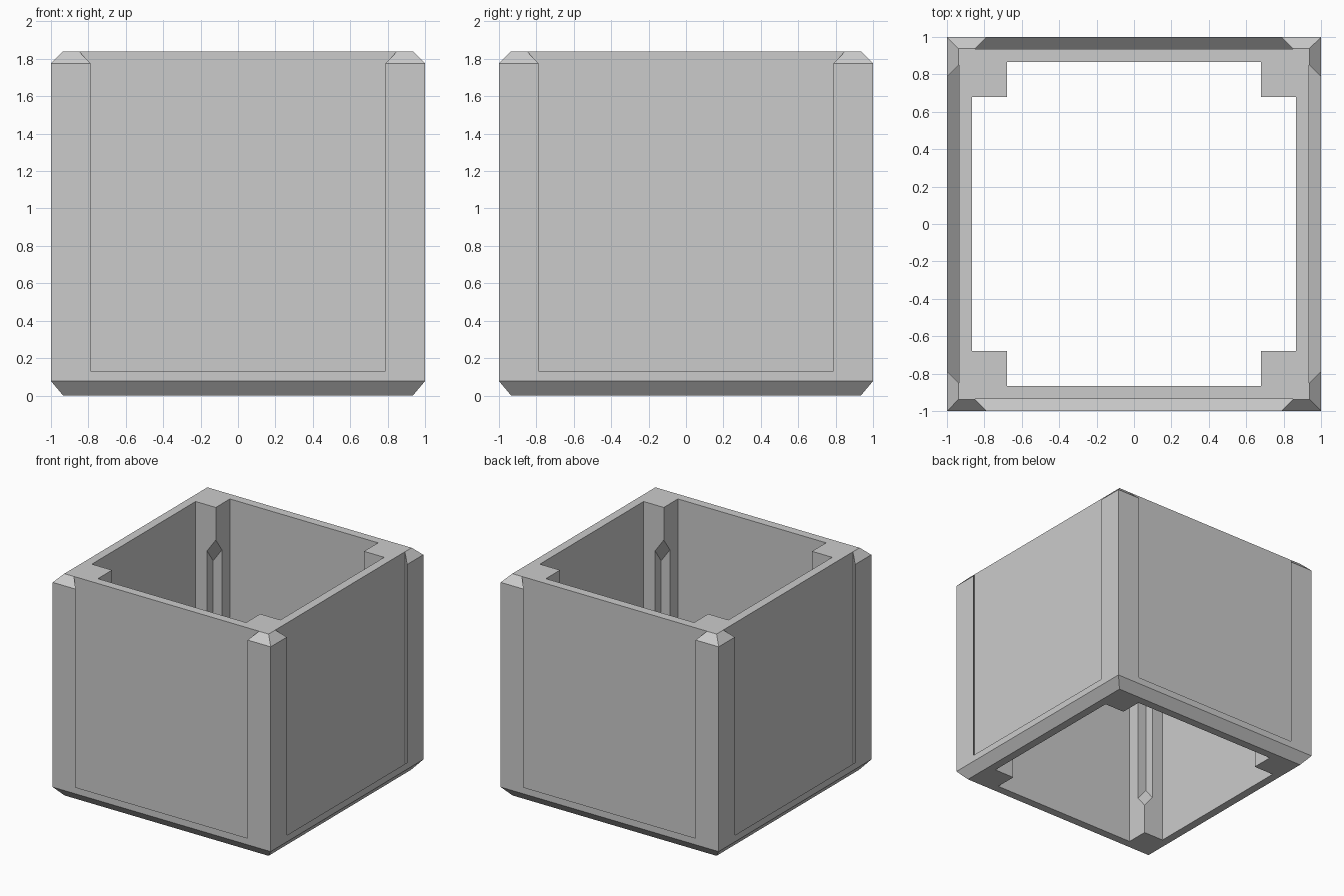
import bpy, bmesh
from mathutils import Matrix
from math import pi

if "Cube" in bpy.data.objects:
    bpy.data.objects.remove(bpy.data.objects["Cube"])

H = 1.84          # overall height
INSET = 0.937     # half width of recessed panels and of the chamfered ends
CAVITY, POST = 0.865, 0.68   # inner wall and inner post half widths


def loft(bm, rings):
    """Closed solid through a list of matching rings; returns its vertices."""
    loops = [[bm.verts.new(p) for p in r] for r in rings]
    n = len(loops[0])
    for a, b in zip(loops, loops[1:]):
        for i in range(n):
            j = (i + 1) % n
            bm.faces.new((a[i], a[j], b[j], b[i]))
    bm.faces.new(loops[0][::-1])
    bm.faces.new(loops[-1])
    return [v for l in loops for v in l]


def make_object(name, bm):
    bmesh.ops.recalc_face_normals(bm, faces=bm.faces)
    mesh = bpy.data.meshes.new(name)
    bm.to_mesh(mesh)
    bm.free()
    ob = bpy.data.objects.new(name, mesh)
    bpy.context.collection.objects.link(ob)
    return ob


def square(r, z):
    return [(-r, -r, z), (r, -r, z), (r, r, z), (-r, r, z)]


# Outer block with chamfered bottom and top
bm = bmesh.new()
loft(bm, [square(INSET - 0.002, 0), square(1, 0.077), square(1, 1.775), square(INSET, H)])
body = make_object("crate_body", bm)

# Dovetail slots: wider at the panel than at the outer face, open at the top
bm = bmesh.new()
for k in range(4):
    rings = []
    for y, hw, z in ((-1.063, 0.727, 0.195), (-INSET + 0.0005, 0.8505, 0.0685)):
        rings.append([(-hw, y, z), (hw, y, z), (hw, y, 2.1), (-hw, y, 2.1)])
    verts = loft(bm, rings)
    bmesh.ops.rotate(bm, verts=verts, cent=(0, 0, 0), matrix=Matrix.Rotation(k * pi / 2, 3, 'Z'))
slots = make_object("slot_cutter", bm)

# Through opening that leaves a square post in each corner
outline = []
quarter = [(CAVITY, -POST), (CAVITY, POST), (POST, POST)]
for k in range(4):
    for x, y in quarter:
        for _ in range(k):
            x, y = -y, x
        outline.append((x, y))
bm = bmesh.new()
loft(bm, [[(x, y, z) for x, y in outline] for z in (-0.2, 2.2)])
cavity = make_object("cavity_cutter", bm)

# Notches along the inner post edges, with sloping ends
bm = bmesh.new()
s = 0.08
for sx in (-1, 1):
    for sy in (-1, 1):
        rings = []
        for end, slope in ((0.25, 1.25), (1.57, -1.4)):
            rings.append([(sx * (POST + u), sy * (POST + v), end + slope * (u + v))
                          for u, v in ((-s, -s), (s, -s), (s, s), (-s, s))])
        loft(bm, rings)
notches = make_object("notch_cutter", bm)

# Cut the body and remove the cutters
bpy.context.view_layer.objects.active = body
body.select_set(True)
for cutter in (slots, cavity, notches):
    mod = body.modifiers.new(cutter.name, 'BOOLEAN')
    mod.operation, mod.solver, mod.object = 'DIFFERENCE', 'EXACT', cutter
    bpy.ops.object.modifier_apply(modifier=mod.name)
    bpy.data.objects.remove(cutter)
